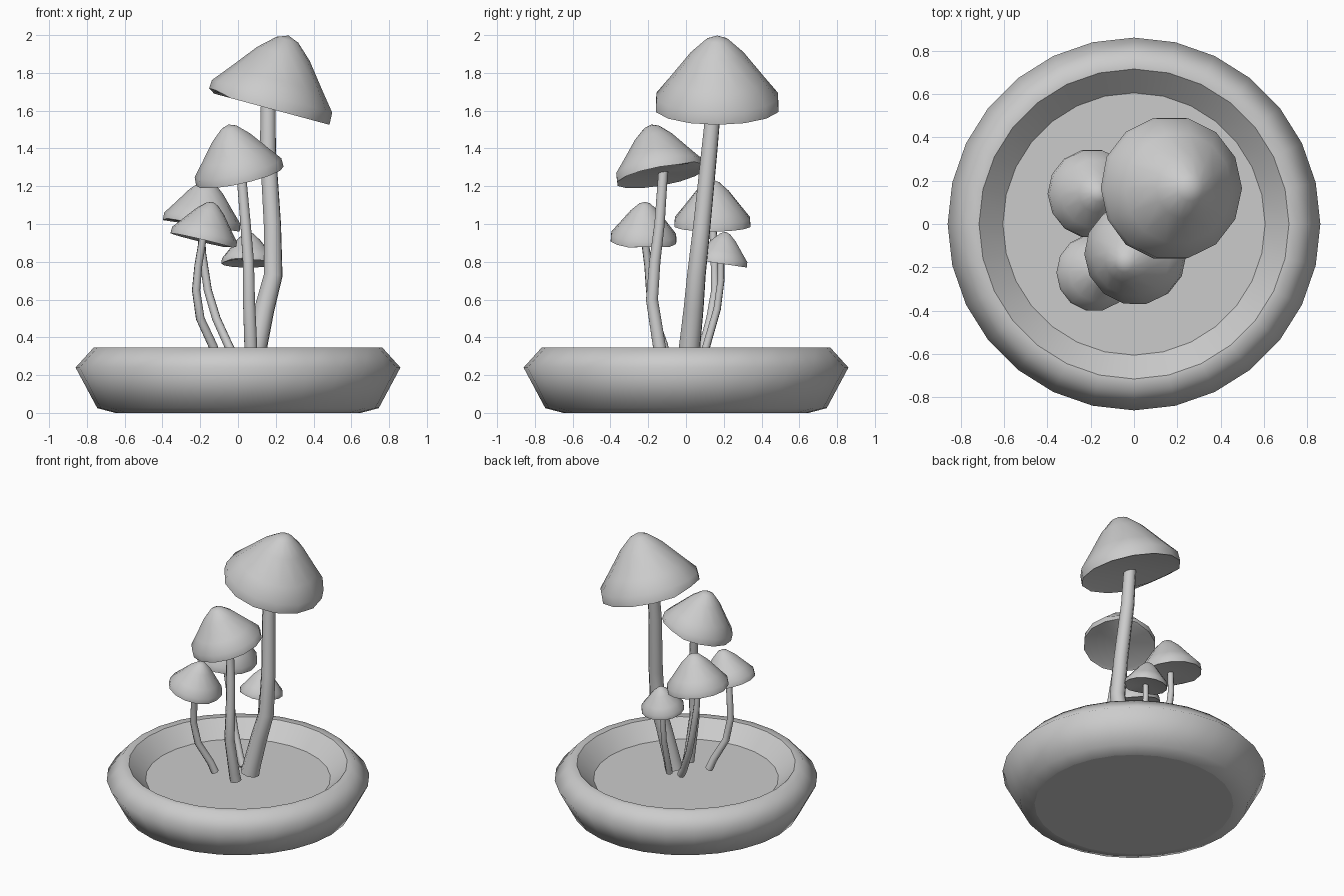
import bpy, bmesh, math
from mathutils import Vector, Matrix

cube = bpy.data.objects.get("Cube")
if cube:
    bpy.data.objects.remove(cube)

grey = bpy.data.materials.new("plain grey")
grey.use_nodes = True
grey.diffuse_color = (0.6, 0.6, 0.6, 1)
grey.node_tree.nodes["Principled BSDF"].inputs["Base Color"].default_value = (0.6, 0.6, 0.6, 1)


def lathe(name, profile, sides, sharp, matrix=Matrix(), notch=None):
    """Turn a profile of (radius, height); sharp lists the rings kept crisp.
    notch = (ring, first side) lifts two rim corners to chip the edge."""
    bm = bmesh.new()
    rings = []
    for r, z in profile:
        if r == 0:
            rings.append([bm.verts.new((0, 0, z))] * sides)
            continue
        angles = [2 * math.pi * i / sides for i in range(sides)]
        rings.append([bm.verts.new((r * math.cos(a), r * math.sin(a), z)) for a in angles])
    for low, high in zip(rings, rings[1:]):
        for i in range(sides):
            j = (i + 1) % sides
            corners = dict.fromkeys((low[i], low[j], high[j], high[i]))
            bm.faces.new(list(corners)).smooth = True
    for k in sharp:
        for i in range(sides):
            bm.edges.get((rings[k][i], rings[k][(i + 1) % sides])).smooth = False
    if notch:
        ring, first = notch
        for i in (first, first + 1):
            vert = rings[ring][i % sides]
            vert.co.z += 0.3 * (rings[ring - 1][i % sides].co.z - vert.co.z)
    bmesh.ops.recalc_face_normals(bm, faces=bm.faces)
    bm.transform(matrix)
    mesh = bpy.data.meshes.new(name)
    bm.to_mesh(mesh)
    bm.free()
    mesh.materials.append(grey)
    obj = bpy.data.objects.new(name, mesh)
    bpy.context.collection.objects.link(obj)


def stem(name, path, base, tip):
    """Tapered round tube along a bent path."""
    curve = bpy.data.curves.new(name, "CURVE")
    curve.dimensions = "3D"
    curve.bevel_depth = 1
    curve.bevel_resolution = 2
    curve.use_fill_caps = True
    spline = curve.splines.new("POLY")
    spline.points.add(len(path) - 1)
    for i, (point, co) in enumerate(zip(spline.points, path)):
        point.co = (*co, 1)
        point.radius = base + (tip - base) * i / (len(path) - 1)
    curve.materials.append(grey)
    obj = bpy.data.objects.new(name, curve)
    bpy.context.collection.objects.link(obj)
    bpy.ops.object.select_all(action="DESELECT")
    obj.select_set(True)
    bpy.context.view_layer.objects.active = obj
    bpy.ops.object.convert(target="MESH")
    bpy.ops.object.shade_smooth_by_angle(angle=math.radians(60))


# Shallow round pot with a sloping inner wall and a flat soil bed
lathe("pot", [(0, 0), (0.65, 0), (0.745, 0.025), (0.86, 0.24), (0.765, 0.345),
              (0.715, 0.345), (0.605, 0.235), (0, 0.235)], 28, (1, 5, 6))

# Unit cap: pointed bell, short skirt, shallow hollow underside
CAP = [(0, 1.2), (0.18, 1.13), (0.43, 0.9), (0.77, 0.47),
       (0.99, 0.2), (1, 0), (0.9, 0.03), (0, 0.06)]

# name, rim centre, tilt axis, radius, sides, notch side, stem radii, stem path
MUSHROOMS = [
    ("tall", (0.163, 0.165, 1.612), (0.27, 0, 1), 0.333, 14, 7, 0.063, 0.041,
     [(0.085, 0.015, 0.29), (0.1, 0.02, 0.36), (0.14, 0.04, 0.55), (0.187, 0.055, 0.73),
      (0.182, 0.085, 1.0), (0.158, 0.125, 1.4), (0.16, 0.15, 1.66)]),
    ("front", (0.01, -0.135, 1.253), (-0.22, -0.18, 1), 0.237, 14, 2, 0.039, 0.027,
     [(0.072, -0.13, 0.29), (0.068, -0.14, 0.345), (0.058, -0.18, 0.6), (0.055, -0.165, 0.8),
      (0.04, -0.14, 1.0), (0.015, -0.12, 1.29)]),
    ("back", (-0.195, 0.14, 0.99), (0.15, 0, 1), 0.206, 14, 8, 0.026, 0.02,
     [(-0.01, 0.07, 0.29), (-0.045, 0.09, 0.345), (-0.115, 0.13, 0.5), (-0.16, 0.155, 0.65),
      (-0.19, 0.15, 0.85), (-0.195, 0.14, 1.01)]),
    ("side", (-0.185, -0.225, 0.91), (0.24, 0.04, 1), 0.178, 14, 0, 0.026, 0.02,
     [(-0.11, -0.105, 0.29), (-0.135, -0.12, 0.36), (-0.2, -0.17, 0.5), (-0.222, -0.19, 0.65),
      (-0.21, -0.2, 0.78), (-0.185, -0.22, 0.93)]),
    ("small", (0.055, 0.185, 0.79), (0, 0.15, 1), 0.142, 14, 9, 0.022, 0.018,
     [(0.07, 0.09, 0.29), (0.065, 0.11, 0.36), (0.06, 0.165, 0.55), (0.055, 0.185, 0.7),
      (0.055, 0.185, 0.81)]),
]

for name, centre, axis, radius, sides, chip, base, tip, path in MUSHROOMS:
    tilt = Vector((0, 0, 1)).rotation_difference(Vector(axis)).to_matrix().to_4x4()
    place = Matrix.Translation(centre) @ tilt @ Matrix.Scale(radius, 4)
    lathe(name + "_cap", CAP, sides, (5,), place, (5, chip))
    stem(name + "_stem", path, base, tip)
